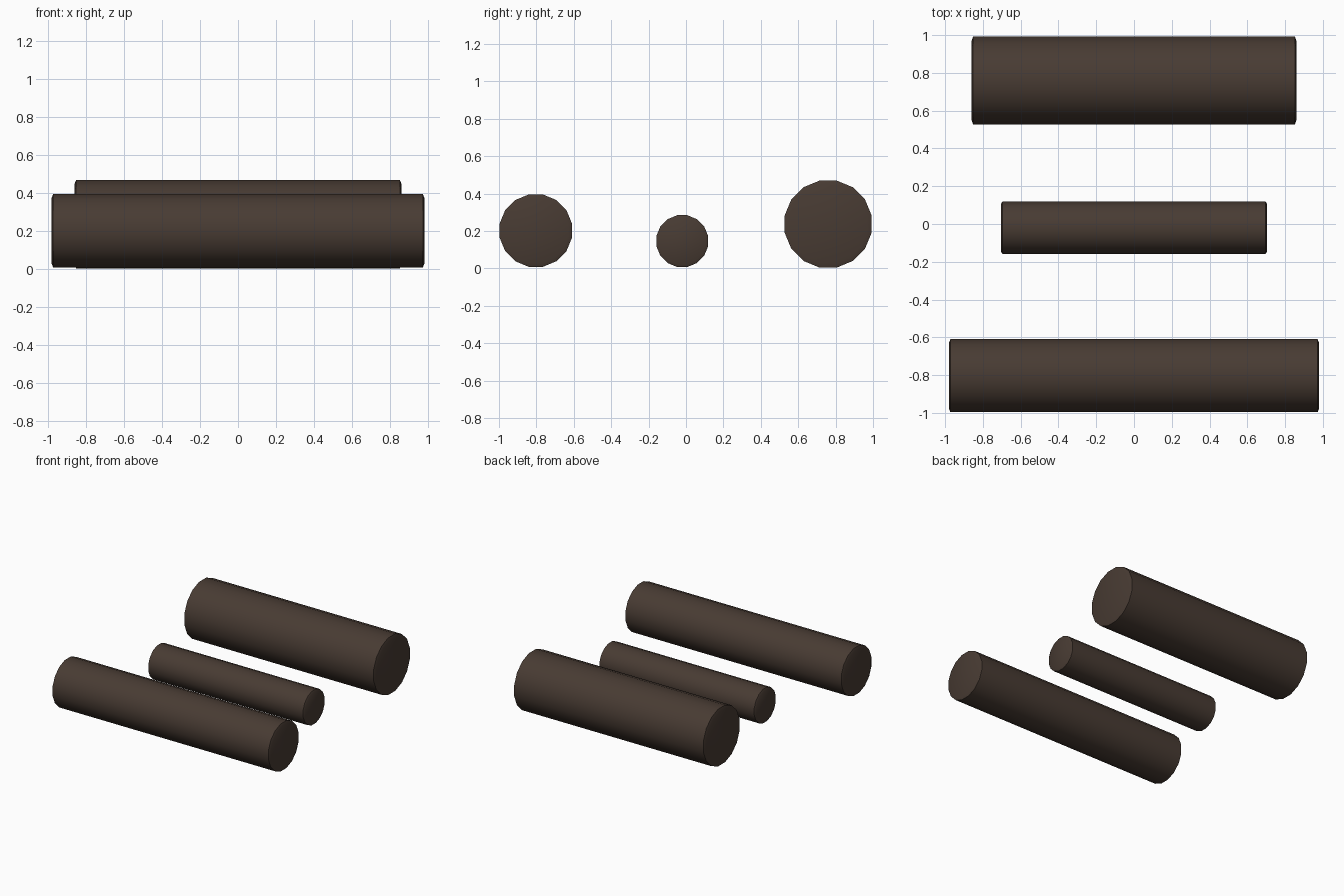
import bpy, bmesh
from math import sin, cos, pi, radians

cube = bpy.data.objects.get("Cube")
if cube:
    bpy.data.objects.remove(cube, do_unlink=True)

# Dark bark colour shared by all logs
BROWN = (0.065, 0.044, 0.033, 1)
bark = bpy.data.materials.new("dark_brown_wood")
bark.use_nodes = True
bark.diffuse_color = BROWN
bark.node_tree.nodes["Principled BSDF"].inputs["Base Color"].default_value = BROWN


def log(name, half_length, radius, y, z, sides=16):
    """Log lying along x, with a narrow chamfer around each end."""
    lip, rim = 0.008, radius * 0.9
    profile = [(-half_length, rim), (lip - half_length, radius),
               (half_length - lip, radius), (half_length, rim)]
    bm = bmesh.new()
    rings = []
    for x, r in profile:
        angles = [2 * pi * (i + 0.5) / sides for i in range(sides)]
        rings.append([bm.verts.new((x, r * cos(a), r * sin(a))) for a in angles])
    for a, b in zip(rings, rings[1:]):
        for i in range(sides):
            j = (i + 1) % sides
            bm.faces.new((a[i], a[j], b[j], b[i]))
    bm.faces.new(rings[0])
    bm.faces.new(rings[-1])
    bmesh.ops.recalc_face_normals(bm, faces=bm.faces)
    mesh = bpy.data.meshes.new(name)
    bm.to_mesh(mesh)
    bm.free()
    mesh.materials.append(bark)
    obj = bpy.data.objects.new(name, mesh)
    obj.location = (0, y, z)
    bpy.context.collection.objects.link(obj)
    bpy.ops.object.select_all(action='DESELECT')
    obj.select_set(True)
    bpy.context.view_layer.objects.active = obj
    bpy.ops.object.shade_smooth_by_angle(angle=radians(35))
    return obj


# Three parallel logs, front to back
log("front_log", 0.98, 0.197, -0.803, 0.202)
log("middle_log", 0.705, 0.141, -0.02, 0.146)
log("back_log", 0.86, 0.237, 0.76, 0.237)
